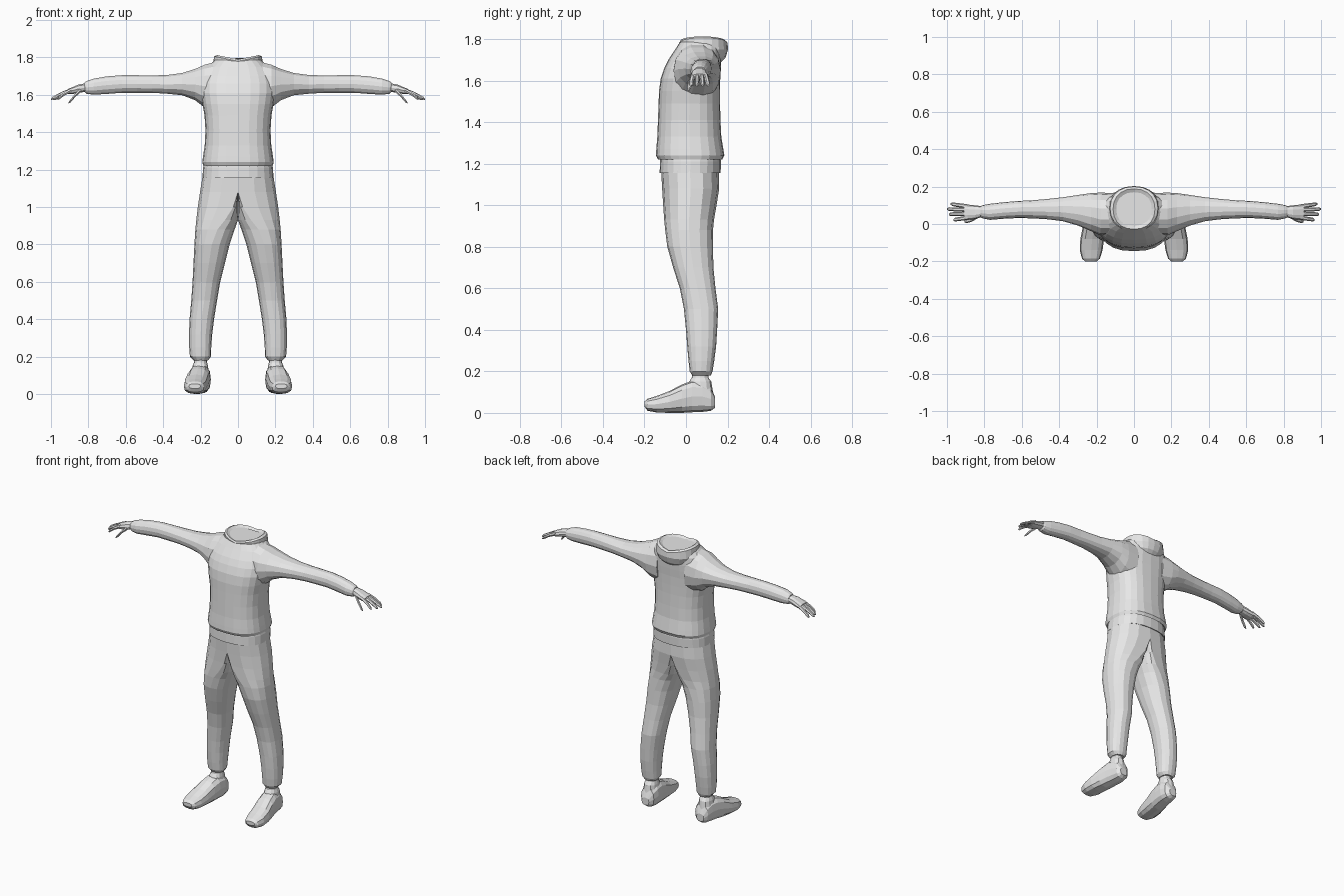
import bpy
import bmesh
from math import cos, sin, pi, copysign

default_cube = bpy.data.objects.get("Cube")
if default_cube:
    bpy.data.objects.remove(default_cube)

# One plain grey for the whole figure
grey = bpy.data.materials.new("plain_grey")
grey.use_nodes = True
shade = (0.8, 0.8, 0.8, 1)
grey.diffuse_color = shade
grey.node_tree.nodes["Principled BSDF"].inputs["Base Color"].default_value = shade


def rounded(value, power):
    return copysign(abs(value) ** power, value)


def section(axis, position, a_low, a_mid, a_high, b_low, b_high, sides, power):
    """Closed rounded outline lying across the given axis."""
    points = []
    for i in range(sides):
        angle = 2 * pi * i / sides
        c, s = rounded(cos(angle), power), rounded(sin(angle), power)
        a = a_mid + c * ((a_high - a_mid) if c > 0 else (a_mid - a_low))
        b = (b_low + b_high) / 2 + s * (b_high - b_low) / 2
        points.append({"x": (position, a, b),
                       "y": (a, position, b),
                       "z": (a, b, position)}[axis])
    return points


def add_loft(bm, rings):
    """Skin a row of outlines and close both ends."""
    loops = [[bm.verts.new(p) for p in ring] for ring in rings]
    for lower, upper in zip(loops, loops[1:]):
        for i in range(len(lower)):
            j = (i + 1) % len(lower)
            bm.faces.new((lower[i], lower[j], upper[j], upper[i]))
    bm.faces.new(loops[0][::-1])
    bm.faces.new(loops[-1])


def finish(name, bm, mirrored=False):
    """Turn the bmesh into a flat shaded object, mirrored across x if asked."""
    bmesh.ops.recalc_face_normals(bm, faces=bm.faces[:])
    if mirrored:
        seam = [f for f in bm.faces if all(abs(v.co.x) < 0.0001 for v in f.verts)]
        bmesh.ops.delete(bm, geom=seam, context="FACES")
    mesh = bpy.data.meshes.new(name)
    bm.to_mesh(mesh)
    bm.free()
    mesh.materials.append(grey)
    obj = bpy.data.objects.new(name, mesh)
    bpy.context.collection.objects.link(obj)
    if mirrored:
        obj.modifiers.new("mirror", "MIRROR").use_clip = True
    return obj


def upright(rows, sides, power):
    """Outlines centred on x = 0 from rows of height, half width, front, back."""
    return [section("z", z, -w, 0, w, front, back, sides, power)
            for z, w, front, back in rows]


def sideways(axis, rows, sides, power):
    """Outlines from rows of position, low and high limits on the other axes."""
    return [section(axis, p, a, (a + b) / 2, b, c, d, sides, power)
            for p, a, b, c, d in rows]


# Sweatshirt body with a rolled hem and sloping shoulders
bm = bmesh.new()
add_loft(bm, upright([
    (1.235, .17, -.12, .16), (1.22, .185, -.135, .175), (1.24, .191, -.145, .185),
    (1.27, .187, -.143, .18), (1.33, .178, -.138, .17), (1.41, .174, -.135, .166),
    (1.49, .179, -.132, .164), (1.55, .19, -.13, .164), (1.61, .2, -.122, .165),
    (1.66, .2, -.105, .168), (1.7, .19, -.085, .17), (1.75, .165, -.052, .17),
    (1.785, .125, -.03, .165)], 24, .8))
finish("shirt_body", bm)

# Lowered hood forming a bowl shaped collar
bm = bmesh.new()
add_loft(bm, upright([
    (1.68, .08, .02, .16), (1.71, .115, -.01, .19), (1.75, .135, -.032, .203),
    (1.78, .128, -.034, .2), (1.79, .112, -.028, .188), (1.782, .095, -.01, .17)],
    20, .9))
for v in bm.verts:
    if v.co.z > 1.77:
        v.co.z += abs(v.co.x) * .2
finish("hood", bm)

# Sleeves, from inside the shoulder to the cuff
bm = bmesh.new()
add_loft(bm, sideways("x", [
    (.1, -.06, .165, 1.5, 1.785), (.18, -.06, .168, 1.53, 1.763),
    (.23, -.038, .165, 1.57, 1.74), (.3, -.008, .155, 1.597, 1.718),
    (.38, .015, .143, 1.605, 1.707), (.46, .025, .134, 1.61, 1.705),
    (.54, .03, .127, 1.61, 1.706), (.62, .032, .123, 1.61, 1.706),
    (.7, .028, .116, 1.604, 1.7), (.77, .022, .108, 1.6, 1.688),
    (.81, .03, .1, 1.605, 1.674), (.82, .037, .096, 1.615, 1.667)], 14, .9))
finish("sleeves", bm, mirrored=True)

# Palms, fingers and thumbs
bm = bmesh.new()
add_loft(bm, sideways("x", [
    (.8, .042, .093, 1.62, 1.665), (.85, .026, .1, 1.609, 1.657),
    (.89, .022, .104, 1.603, 1.64), (.91, .028, .102, 1.604, 1.632)], 10, .8))


def add_digit(joints):
    rows = []
    for (x, y, z), r in zip(joints, (.012, .011, .01, .004)):
        rows.append((x, y - r, y + r, z - r, z + r))
    add_loft(bm, sideways("x", rows, 6, 1))


for base_y, tip_y, tip_x in ((.034, .022, .965), (.055, .052, .99),
                             (.076, .08, 1), (.094, .107, .98)):
    joints = []
    for t in (0, .5, .9, 1):
        joints.append((.89 + (tip_x - .89) * t, base_y + (tip_y - base_y) * t,
                       1.626 - .03 * t - .02 * t * t))
    add_digit(joints)
add_digit([(.84, .04, 1.625), (.87, .022, 1.598), (.895, .015, 1.568), (.907, .013, 1.556)])
finish("hands", bm, mirrored=True)

# Waistband between shirt and trousers
bm = bmesh.new()
add_loft(bm, upright([
    (1.16, .183, -.115, .155), (1.155, .19, -.127, .167),
    (1.21, .187, -.125, .168), (1.24, .18, -.122, .165)], 24, .85))
finish("waistband", bm)

# Trousers: cuff, leg, then half of the hips
trouser_rows = [
    (.18, .16, .2, .238, .03, .12), (.2, .145, .2, .257, .018, .128),
    (.25, .143, .2, .261, .012, .136), (.32, .138, .2, .262, .006, .145),
    (.4, .128, .195, .259, 0, .15), (.5, .112, .18, .25, -.01, .155),
    (.6, .095, .17, .243, -.03, .142), (.7, .07, .155, .238, -.062, .132),
    (.8, .045, .14, .233, -.09, .13), (.88, .018, .11, .228, -.1, .13),
    (.93, 0, .07, .223, -.105, .135), (1, 0, .025, .215, -.11, .147),
    (1.08, 0, 0, .203, -.115, .16), (1.18, 0, 0, .187, -.12, .157)]
bm = bmesh.new()
add_loft(bm, [section("z", *row, 16, .85) for row in trouser_rows])
finish("trousers", bm, mirrored=True)

# Ankles
bm = bmesh.new()
add_loft(bm, sideways("z", [
    (.1, .155, .25, .01, .13), (.15, .16, .243, .015, .122),
    (.17, .165, .235, .028, .108), (.2, .167, .233, .03, .108)], 12, .9))
finish("ankles", bm, mirrored=True)

# Shoes, from toe to heel
bm = bmesh.new()
add_loft(bm, sideways("y", [
    (-.2, .2, .262, .03, .055), (-.185, .182, .278, .01, .068),
    (-.14, .168, .29, .002, .082), (-.08, .16, .287, 0, .105),
    (-.02, .153, .275, 0, .137), (.03, .148, .264, .003, .155),
    (.08, .145, .254, .005, .152), (.12, .152, .246, .01, .125),
    (.14, .175, .228, .025, .075)], 12, .75))
finish("shoes", bm, mirrored=True)
